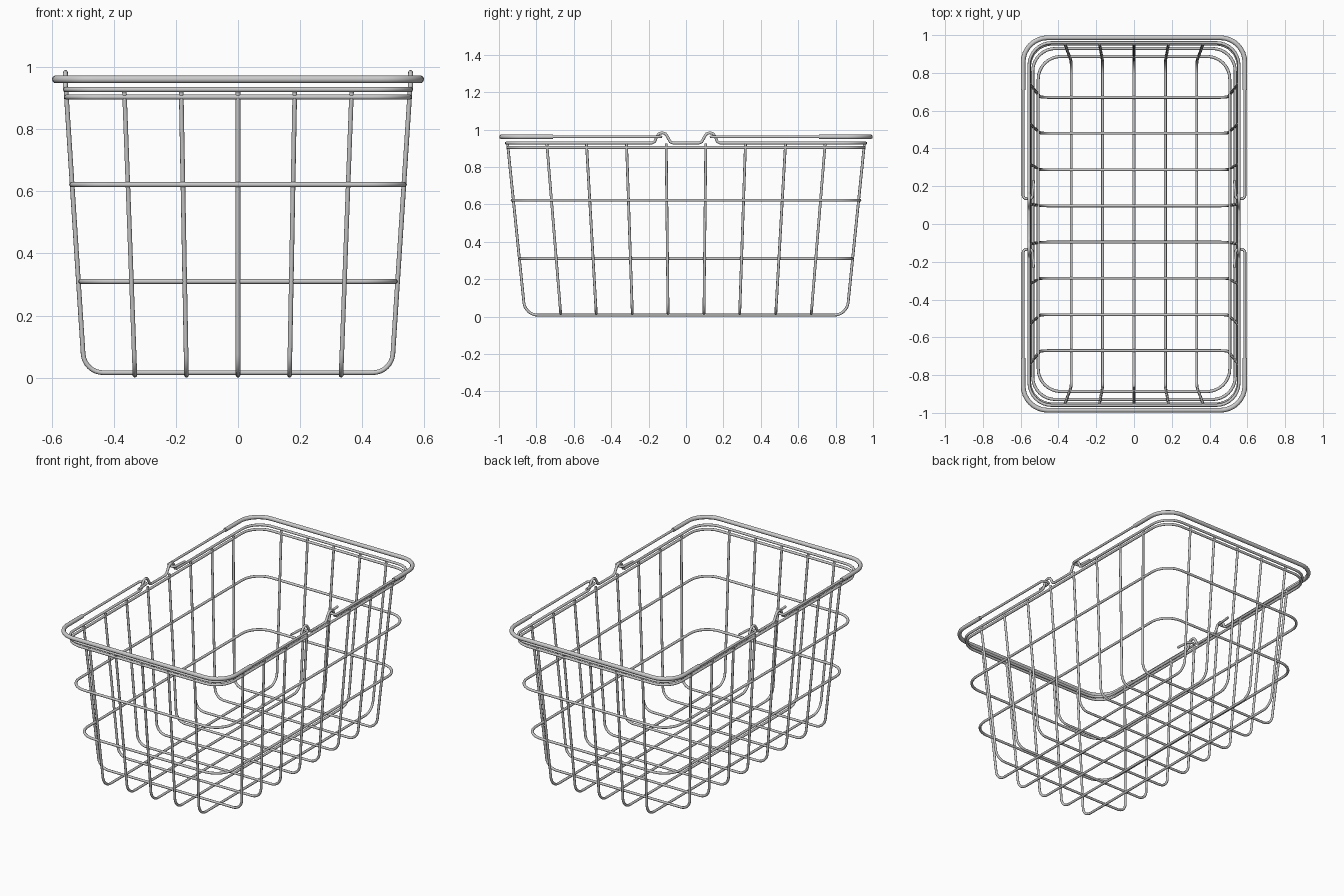
import bpy
import math
from mathutils import Vector

if "Cube" in bpy.data.objects:
    bpy.data.objects.remove(bpy.data.objects["Cube"])


def fillet(pts, radii, cyclic=False, steps=8):
    """Round the corners of a 3D polyline."""
    pts = [Vector(p) for p in pts]
    n, out = len(pts), []
    for i, p in enumerate(pts):
        if radii[i] == 0 or (not cyclic and i in (0, n - 1)):
            out.append(p)
            continue
        a = (pts[i - 1] - p).normalized()
        b = (pts[(i + 1) % n] - p).normalized()
        half = a.angle(b) / 2
        t = radii[i] / math.tan(half)
        c = p + (a + b).normalized() * (radii[i] / math.sin(half))
        s, e = p + a * t - c, p + b * t - c
        sweep = s.angle(e)
        for k in range(steps + 1):
            f = k / steps
            out.append(c + (s * math.sin((1 - f) * sweep) + e * math.sin(f * sweep)) / math.sin(sweep))
    return out


def wire(name, paths, r, cyclic=False):
    """Round wire mesh swept along one or more paths."""
    cu = bpy.data.curves.new(name, 'CURVE')
    cu.dimensions = '3D'
    cu.bevel_depth = r
    cu.bevel_resolution = 3
    cu.use_fill_caps = True
    for path in paths:
        sp = cu.splines.new('POLY')
        sp.points.add(len(path) - 1)
        for q, p in zip(sp.points, path):
            q.co = (*p, 1)
        sp.use_cyclic_u = cyclic
    ob = bpy.data.objects.new(name, cu)
    bpy.context.collection.objects.link(ob)
    bpy.ops.object.select_all(action='DESELECT')
    ob.select_set(True)
    bpy.context.view_layer.objects.active = ob
    bpy.ops.object.convert(target='MESH')
    bpy.ops.object.shade_smooth_by_angle(angle=math.radians(50))
    return ob


def ring(x, y, z, r=0.12):
    return fillet([(x, -y, z), (x, y, z), (-x, y, z), (-x, -y, z)], [r] * 4, True)


W = 0.0075

# Crosswise U wires
cross = []
for yb, yt in ((0.096, 0.106), (0.287, 0.318), (0.48, 0.532), (0.67, 0.744)):
    for s in (-1, 1):
        cross.append(fillet([(-0.554, s * yt, 0.925), (-0.495, s * yb, 0.016),
                             (0.495, s * yb, 0.016), (0.554, s * yt, 0.925)], [0, 0.065, 0.065, 0]))
wire("crosswise_wires", cross, W)

# Lengthwise U wires
length = []
for i in range(-2, 3):
    xb, xt = i * 0.166, i * 0.183
    length.append(fillet([(xt, -0.954, 0.925), (xb, -0.86, 0.008),
                          (xb, 0.86, 0.008), (xt, 0.954, 0.925)], [0, 0.075, 0.075, 0]))
wire("lengthwise_wires", length, W)

# Horizontal hoops
wire("lower_hoop", [ring(0.507, 0.887, 0.31)], 0.008, True)
wire("middle_hoop", [ring(0.536, 0.929, 0.622)], 0.008, True)
wire("under_rim_hoop", [ring(0.553, 0.953, 0.904)], 0.008, True)

# Top rim with a raised loop for each handle end
X, Y, Z = 0.556, 0.96, 0.928
hump = [(0.07, Z), (0.085, 0.935), (0.098, 0.96), (0.11, 0.977), (0.127, 0.983),
        (0.145, 0.978), (0.157, 0.96), (0.167, 0.936), (0.182, Z)]
side = [(X, -y, z) for y, z in reversed(hump)] + [(X, y, z) for y, z in hump]
other = [(-x, -y, z) for x, y, z in side]
pts = side + [(X, Y, Z), (-X, Y, Z)] + other + [(-X, -Y, Z), (X, -Y, Z)]
rad = ([0] * len(side) + [0.12, 0.12]) * 2
wire("top_rim", [fillet(pts, rad, True)], 0.008, True)

# Two folding handles with thicker grips
HX, HY, HZ = 0.587, 0.986, 0.961
for s, label in ((-1, "front"), (1, "back")):
    half = [(0.532, s * 0.23, HZ), (0.538, s * 0.134, HZ), (HX, s * 0.134, HZ), (HX, s * HY, HZ)]
    mirrored = [(-x, y, z) for x, y, z in reversed(half)]
    radii = [0, 0.018, 0.018, 0.13]
    wire(label + "_handle", [fillet(half + mirrored, radii + radii[::-1])], 0.0075)
    grip = [(HX, s * 0.71, HZ), (HX, s * HY, HZ), (-HX, s * HY, HZ), (-HX, s * 0.71, HZ)]
    wire(label + "_grip", [fillet(grip, [0, 0.13, 0.13, 0])], 0.0125)
